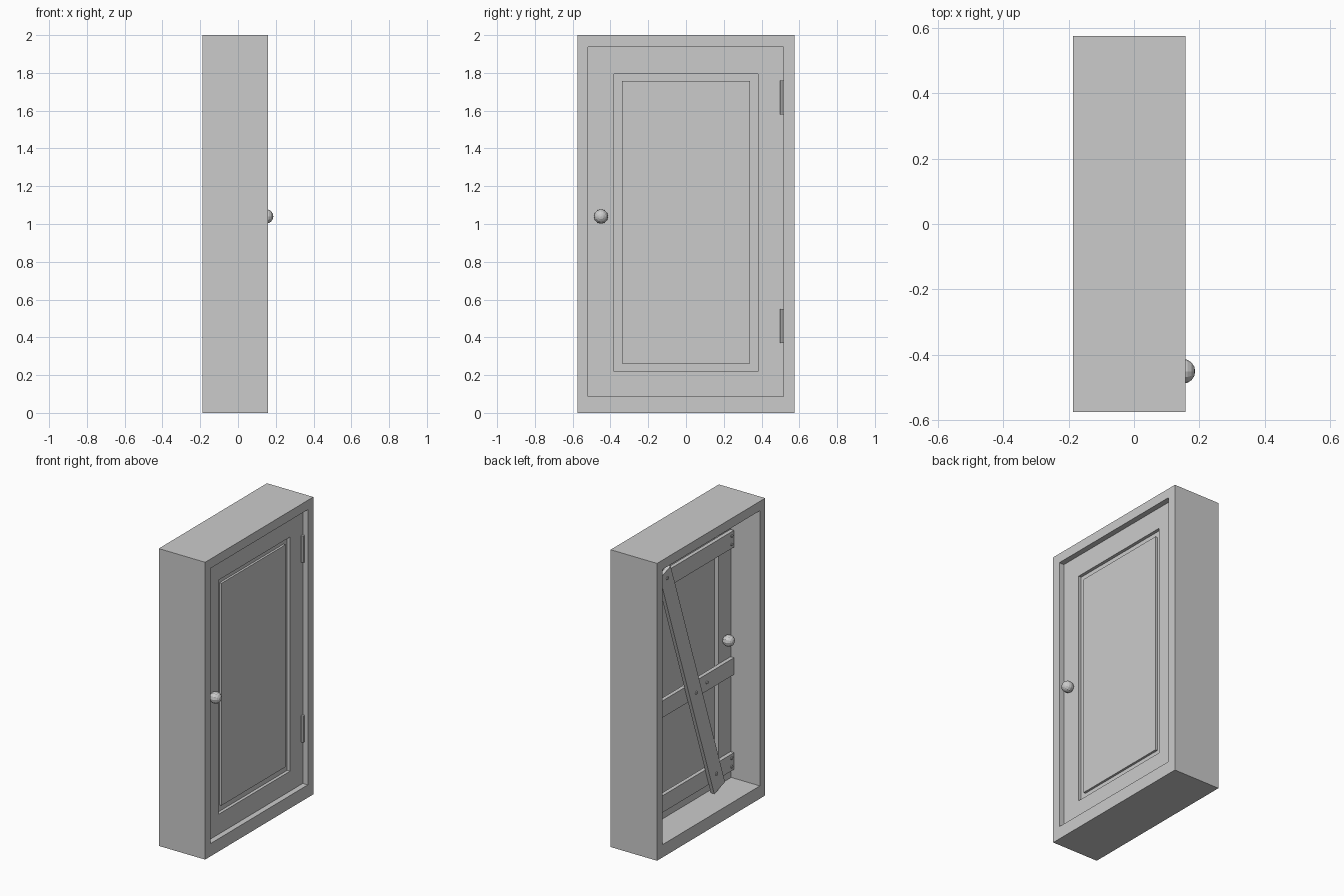
import bpy, bmesh, math
from mathutils import Matrix, Vector

if "Cube" in bpy.data.objects:
    bpy.data.objects.remove(bpy.data.objects["Cube"])


def finish(name, bm):
    bmesh.ops.recalc_face_normals(bm, faces=bm.faces)
    me = bpy.data.meshes.new(name)
    bm.to_mesh(me)
    bm.free()
    ob = bpy.data.objects.new(name, me)
    bpy.context.collection.objects.link(ob)
    return ob


def box(name, x, y, z):
    bm = bmesh.new()
    size = Matrix.Diagonal((x[1] - x[0], y[1] - y[0], z[1] - z[0], 1))
    mid = Matrix.Translation((sum(x) / 2, sum(y) / 2, sum(z) / 2))
    bmesh.ops.create_cube(bm, size=1, matrix=mid @ size)
    return finish(name, bm)


def ring(name, x, outer, inner):
    """Rectangular frame in the YZ plane; outer/inner = (y0, y1, z0, z1)."""
    bm = bmesh.new()
    loops = []
    for xx in x:
        for y0, y1, z0, z1 in (outer, inner):
            loops.append([bm.verts.new((xx, y, z)) for y, z in
                          ((y0, z0), (y1, z0), (y1, z1), (y0, z1))])
    bo, bi, fo, fi = loops
    for a, b in ((bo, bi), (fo, fi), (bo, fo), (bi, fi)):
        for i in range(4):
            j = (i + 1) % 4
            bm.faces.new((a[i], a[j], b[j], b[i]))
    return finish(name, bm)


def rod(name, centre, radius, length, axis='X', sides=8):
    bm = bmesh.new()
    rot = Matrix.Rotation(math.pi / 2, 4, 'Y') if axis == 'X' else Matrix()
    bmesh.ops.create_cone(bm, cap_ends=True, segments=sides, radius1=radius,
                          radius2=radius, depth=length,
                          matrix=Matrix.Translation(centre) @ rot)
    return finish(name, bm)


DOOR_BACK, DOOR_FRONT = 0.026, 0.121
OPENING = (-0.518, 0.516, 0.086, 1.937)
PANEL = (-0.38, 0.38, 0.22, 1.795)

# Deep surround and the door leaf set inside it
ring("door_frame", (-0.187, 0.158), (-0.575, 0.575, 0, 2), OPENING)
ring("door_leaf", (DOOR_BACK, DOOR_FRONT), OPENING, PANEL)

# Sunken panel with a raised field on the front
box("panel", (0.055, 0.1), PANEL[:2], PANEL[2:])
box("raised_panel", (0.09, 0.115), (-0.34, 0.34), (0.262, 1.757))

# Horizontal battens on the back, with screws at the ends
for name, z0 in (("bottom", 0.15), ("middle", 0.788), ("top", 1.645)):
    box(name + "_batten", (0, DOOR_BACK), (-0.51, 0.51), (z0, z0 + 0.113))
    if name != "middle":
        for y in (-0.485, 0.485):
            for dz in (0.028, 0.085):
                rod(name + "_batten_screw", (0, y, z0 + dz), 0.011, 0.01)
rod("middle_batten_screw", (0, -0.223, 0.845), 0.011, 0.01)

# Diagonal brace across the battens
lo, hi = Vector((-0.0125, -0.322, 0.103)), Vector((-0.0125, 0.255, 1.775))
brace = box("diagonal_brace", (-0.0125, 0.0125), (-0.06, 0.06),
            (-(hi - lo).length / 2, (hi - lo).length / 2))
brace.location = (lo + hi) / 2
brace.rotation_euler.x = -math.atan2(hi.y - lo.y, hi.z - lo.z)
for y, z in ((0.235, 1.727), (-0.073, 0.84), (-0.287, 0.213)):
    rod("brace_screw", (-0.025, y, z), 0.011, 0.01)

# Door knobs on both sides, joined by a spindle
for name, x in (("front_knob", 0.149), ("back_knob", -0.003)):
    bm = bmesh.new()
    bmesh.ops.create_uvsphere(
        bm, u_segments=12, v_segments=8, radius=0.038,
        matrix=Matrix.Translation((x, -0.45, 1.04)) @ Matrix.Rotation(math.pi / 2, 4, 'Y'))
    finish(name, bm)
rod("knob_spindle", (0.073, -0.45, 1.04), 0.018, 0.14)

# Hinge barrels
for name, z in (("lower_hinge", 0.46), ("upper_hinge", 1.67)):
    rod(name, (0.126, 0.508, z), 0.011, 0.18, 'Z')
